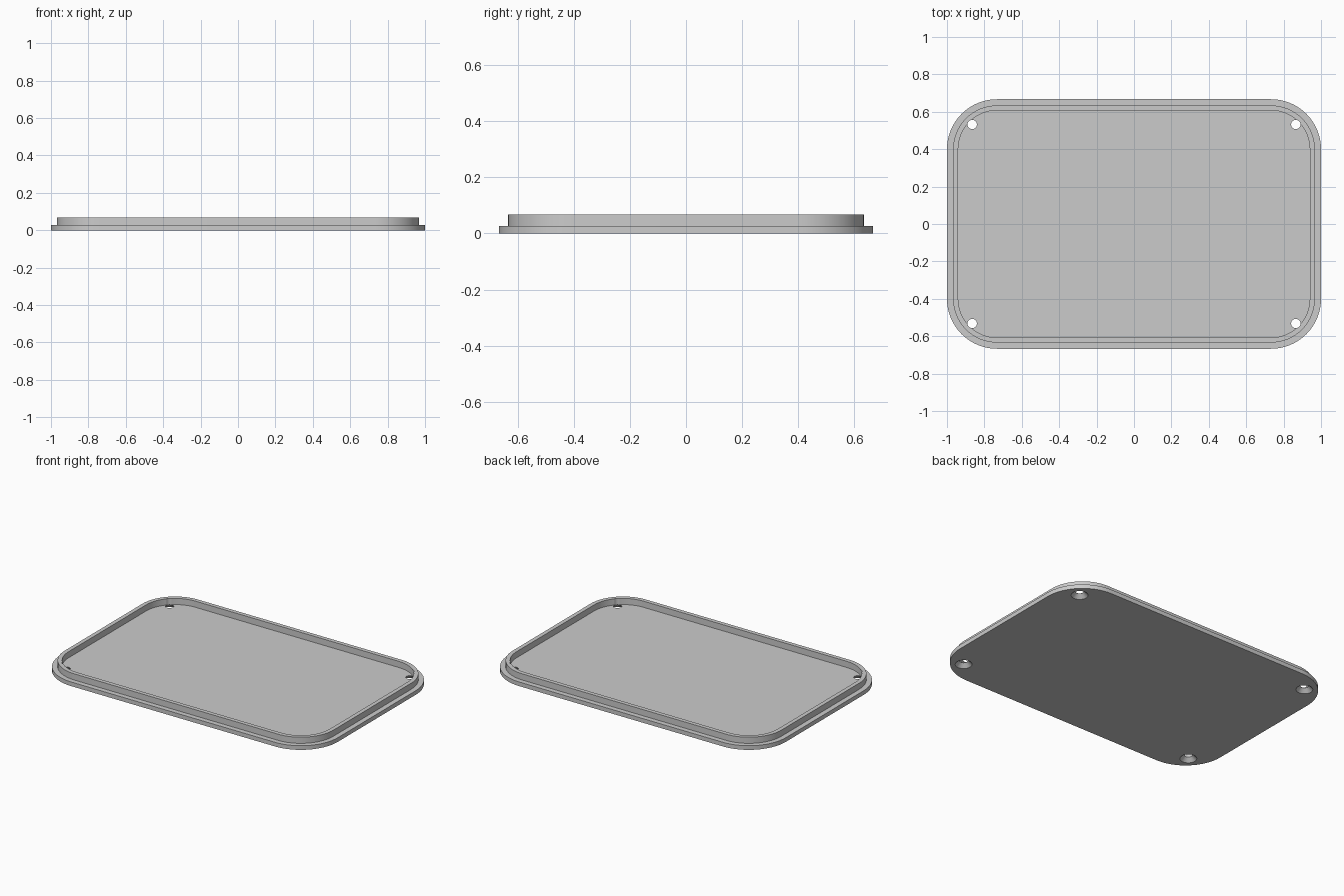
import bpy
import bmesh
from math import cos, sin, pi, radians

cube = bpy.data.objects.get("Cube")
if cube:
    bpy.data.objects.remove(cube, do_unlink=True)

HALF_X, HALF_Y, CORNER = 1.0, 0.667, 0.267
PLATE_TOP, RIM_TOP = 0.027, 0.067
RIM_OUT, RIM_IN = 0.033, 0.06
HOLE_X, HOLE_Y, HOLE_R, SINK_R = 0.865, 0.532, 0.025, 0.05
STEPS = 16

grey = bpy.data.materials.new("light_grey")
grey.use_nodes = True
colour = (0.6, 0.6, 0.6, 1)
grey.diffuse_color = colour
grey.node_tree.nodes["Principled BSDF"].inputs["Base Color"].default_value = colour


def rounded_ring(bm, inset, z):
    """Rounded rectangle, offset inwards from the plate's edge."""
    r = CORNER - inset
    cx, cy = HALF_X - CORNER, HALF_Y - CORNER
    ring = []
    for quarter, (sx, sy) in enumerate([(1, 1), (-1, 1), (-1, -1), (1, -1)]):
        for i in range(STEPS + 1):
            a = (quarter + i / STEPS) * pi / 2
            ring.append(bm.verts.new((sx * cx + r * cos(a), sy * cy + r * sin(a), z)))
    return ring


def round_ring(bm, x, y, r, z, n=32):
    return [bm.verts.new((x + r * cos(2 * pi * i / n), y + r * sin(2 * pi * i / n), z))
            for i in range(n)]


def loft(bm, rings):
    """Join successive rings and cap both ends."""
    for low, high in zip(rings, rings[1:]):
        n = len(low)
        for i in range(n):
            j = (i + 1) % n
            bm.faces.new((low[i], low[j], high[j], high[i]))
    bm.faces.new(rings[0][::-1])
    bm.faces.new(rings[-1])


def make_object(name, bm):
    bmesh.ops.recalc_face_normals(bm, faces=bm.faces)
    mesh = bpy.data.meshes.new(name)
    bm.to_mesh(mesh)
    bm.free()
    mesh.materials.append(grey)
    obj = bpy.data.objects.new(name, mesh)
    bpy.context.collection.objects.link(obj)
    return obj


# Base plate with the raised lip around it
bm = bmesh.new()
loft(bm, [rounded_ring(bm, inset, z) for inset, z in (
    (0, 0), (0, PLATE_TOP), (RIM_OUT, PLATE_TOP),
    (RIM_OUT, RIM_TOP), (RIM_IN, RIM_TOP), (RIM_IN, PLATE_TOP))])
lid = make_object("lid", bm)

# Countersunk screw holes in the four corners
bm = bmesh.new()
slope = (SINK_R - HOLE_R) / 0.025
for sx in (-1, 1):
    for sy in (-1, 1):
        loft(bm, [round_ring(bm, sx * HOLE_X, sy * HOLE_Y, r, z) for r, z in (
            (SINK_R + 0.01 * slope, -0.01), (HOLE_R, 0.025), (HOLE_R, 0.1))])
cutter = make_object("screw_hole_cutter", bm)
cutter.hide_render = True

cut = lid.modifiers.new("screw_holes", "BOOLEAN")
cut.operation = "DIFFERENCE"
cut.solver = "EXACT"
cut.object = cutter

bpy.ops.object.select_all(action="DESELECT")
lid.select_set(True)
bpy.context.view_layer.objects.active = lid
bpy.ops.object.modifier_apply(modifier=cut.name)
bpy.data.objects.remove(cutter, do_unlink=True)
bpy.ops.object.shade_smooth_by_angle(angle=radians(30))
